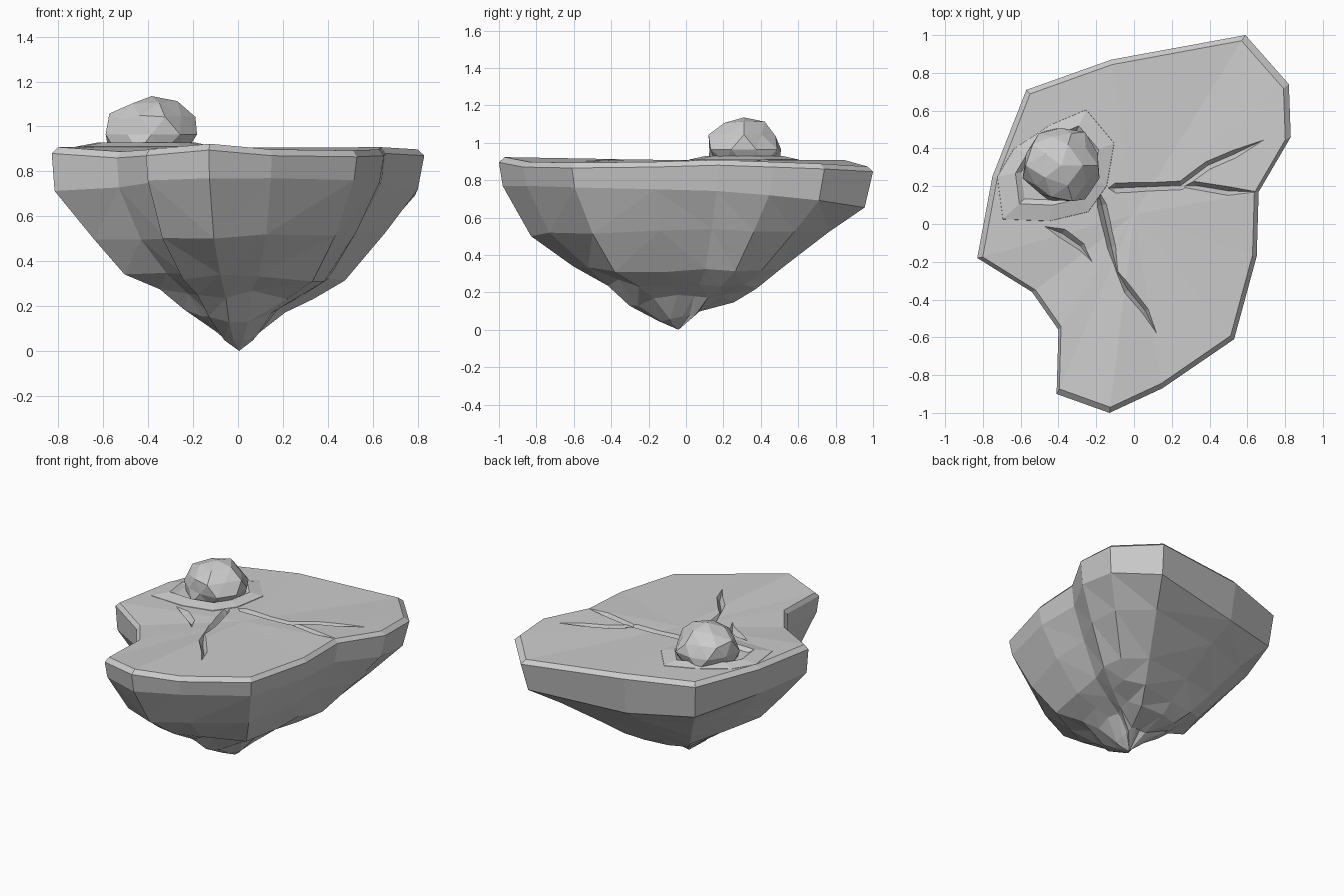
import bpy, bmesh, math, random
from mathutils import Vector

if "Cube" in bpy.data.objects:
    bpy.data.objects.remove(bpy.data.objects["Cube"])

random.seed(4)


def make_object(name, bm):
    bmesh.ops.recalc_face_normals(bm, faces=bm.faces)
    me = bpy.data.meshes.new(name)
    bm.to_mesh(me)
    bm.free()
    ob = bpy.data.objects.new(name, me)
    bpy.context.collection.objects.link(ob)
    return ob


def skin(bm, a, b):
    # join two closed rings with quads
    n = len(a)
    return [bm.faces.new((a[i], a[(i + 1) % n], b[(i + 1) % n], b[i])) for i in range(n)]


def fan(bm, ring, apex):
    v = bm.verts.new(apex)
    n = len(ring)
    for i in range(n):
        bm.faces.new((ring[i], ring[(i + 1) % n], v))


# island plan outline with rim height
outline = [(-.13, -1, .895), (.15, -.87, .87), (.53, -.61, .865), (.65, -.17, .87),
           (.66, .17, .88), (.83, .46, .87), (.82, .74, .86), (.59, 1, .845),
           (-.12, .87, .88), (-.57, .71, .88), (-.75, .25, .88), (-.83, -.18, .88),
           (-.54, -.36, .86), (-.40, -.56, .87), (-.41, -.90, .87)]

# each ring below the rim: (scale, height) on the right, back, left, front
rings = [((.97, .75), (.95, .62), (.985, .71), (.98, .77)),
         ((.80, .53), (.76, .525), (.77, .50), (.83, .51)),
         ((.61, .32), (.50, .32), (.59, .33), (.61, .33)),
         ((.42, .25), (.38, .235), (.43, .255), (.42, .25)),
         ((.26, .19), (.27, .15), (.28, .18), (.31, .13)),
         ((.12, .07), (.05, .12), (.12, .09), (.15, .045))]


def blend(ring, x, y):
    r2 = x * x + y * y
    sx, sy = ring[0 if x > 0 else 2], ring[1 if y > 0 else 3]
    return [(sx[k] * x * x + sy[k] * y * y) / r2 for k in (0, 1)]


# island body
bm = bmesh.new()
inner = [bm.verts.new((x * .965, y * .97, z + .028)) for x, y, z in outline]
prev = [bm.verts.new(p) for p in outline]
fan(bm, inner, (0, .05, .905))
skin(bm, inner, prev)
for level, ring in enumerate(rings):
    cur = []
    for x, y, z in outline:
        s, h = blend(ring, x, y)
        j = (0, .012, .02, .02, .015, .005)[level]
        s += random.uniform(-j, j)
        h += random.uniform(-j, j)
        cur.append(bm.verts.new((x * s, y * s, h)))
    faces = skin(bm, prev, cur)
    if level:
        bmesh.ops.triangulate(bm, faces=faces)
    prev = cur
fan(bm, prev, (.005, -.04, 0))
island = make_object("island_rock", bm)


def crack(path, width, depth):
    # tapered V-shaped groove cut along a path
    bm = bmesh.new()
    pts = [Vector(p) for p in path]
    secs = []
    for i in range(1, len(pts) - 1):
        d = (pts[i + 1] - pts[i - 1]).normalized()
        n = Vector((-d.y, d.x)) * width
        p = pts[i]
        secs.append([bm.verts.new((p.x + n.x, p.y + n.y, .94)),
                     bm.verts.new((p.x - n.x, p.y - n.y, .94)),
                     bm.verts.new((p.x, p.y, .90 - depth))])
    for a, b in zip(secs, secs[1:]):
        skin(bm, a, b)
    fan(bm, secs[0], (*pts[0], .91))
    fan(bm, secs[-1], (*pts[-1], .91))
    cutter = make_object("crack_cutter", bm)
    mod = island.modifiers.new("crack", 'BOOLEAN')
    mod.operation = 'DIFFERENCE'
    mod.solver = 'EXACT'
    mod.object = cutter
    bpy.context.view_layer.objects.active = island
    bpy.ops.object.modifier_apply(modifier=mod.name)
    bpy.data.objects.remove(cutter, do_unlink=True)


# surface cracks
crack([(.74, .47), (.53, .37), (.39, .31), (.25, .205), (-.10, .19), (-.14, .19)], .045, .04)
crack([(.20, .20), (.32, .205), (.50, .175), (.66, .17)], .045, .03)
crack([(-.20, .20), (-.17, .10), (-.12, -.12), (-.08, -.29)], .045, .035)
crack([(-.11, -.22), (-.03, -.35), (.06, -.46), (.14, -.62)], .04, .03)
crack([(-.48, -.01), (-.38, -.05), (-.28, -.12), (-.20, -.23)], .05, .03)

# raised broken collar around the boulder
bm = bmesh.new()
collar = [(-.70, .02), (-.45, .01), (-.24, .06), (-.14, .20), (-.10, .43),
          (-.25, .61), (-.44, .53), (-.64, .40), (-.73, .25)]
c = Vector((-.39, .31))
loops = []
for s, z in ((1.02, .875), (.98, .91), (.7, .928), (.58, .90)):
    loops.append([bm.verts.new((c.x + (x - c.x) * s, c.y + (y - c.y) * s, z))
                  for x, y in collar])
for a, b in zip(loops, loops[1:]):
    skin(bm, a, b)
bm.faces.new(loops[-1])
bm.faces.new(loops[0])
make_object("boulder_collar", bm)

# boulder, roughly chipped
bm = bmesh.new()
bmesh.ops.create_icosphere(bm, subdivisions=2, radius=1)
for v in bm.verts:
    k = random.uniform(.86, 1.06)
    v.co = Vector((-.385 + v.co.x * .21 * k, .31 + v.co.y * .215 * k, .965 + v.co.z * .168 * k))
make_object("boulder", bm)

# small pointed spur hanging at the tip
bm = bmesh.new()
top = [bm.verts.new(p) for p in ((-.04, -.13, .20), (.075, -.14, .36), (.09, .03, .20), (-.04, .03, .20))]
low = [bm.verts.new(p) for p in ((-.03, -.10, .06), (.07, -.09, .05), (.07, 0, .07), (-.03, .01, .08))]
bmesh.ops.triangulate(bm, faces=skin(bm, top, low))
fan(bm, low, (.005, -.04, 0))
fan(bm, top, (.02, -.05, .30))
make_object("tip_spur", bm)
